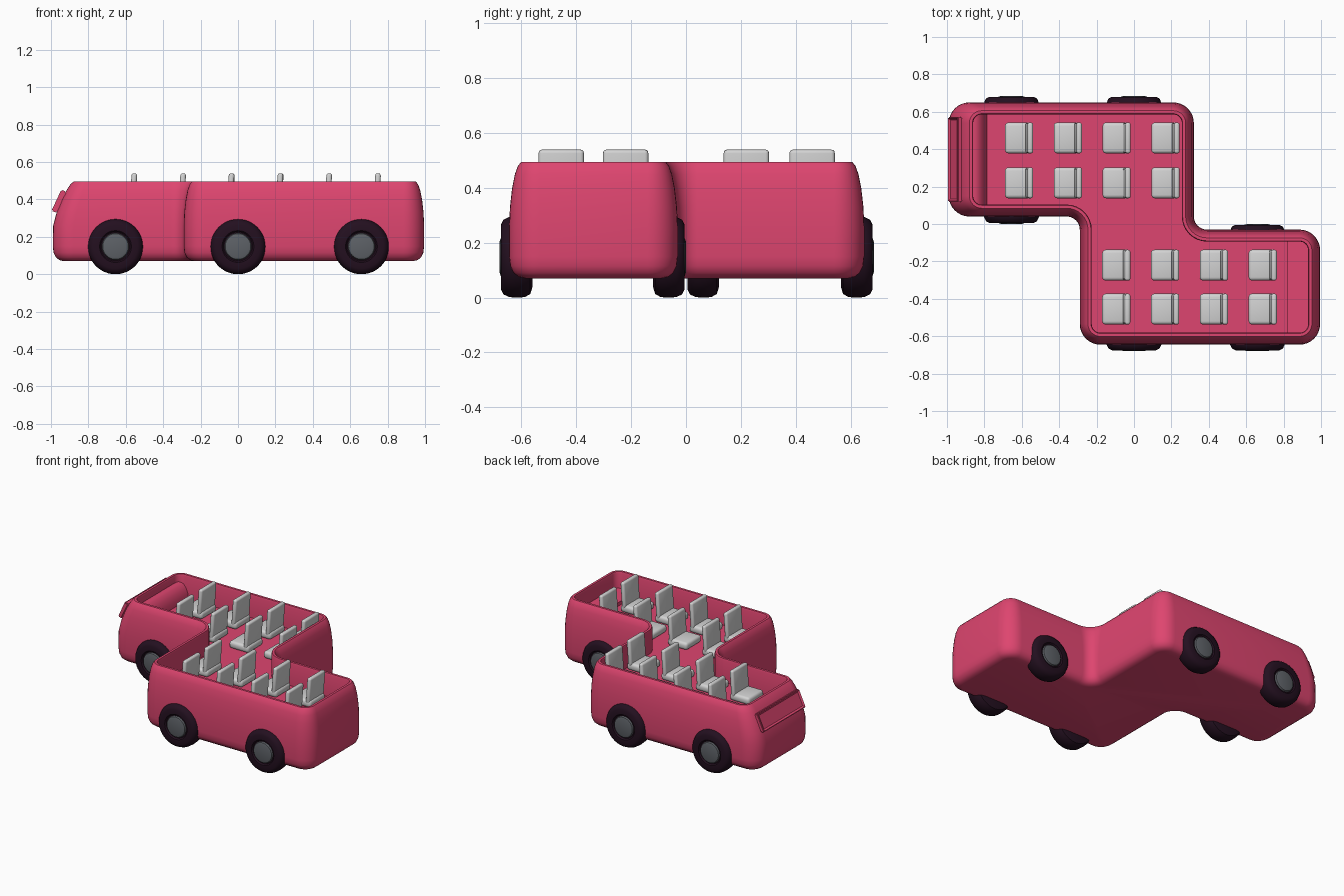
import bpy, bmesh, math
from mathutils import Matrix, Vector

cube = bpy.data.objects.get("Cube")
if cube:
    bpy.data.objects.remove(cube)


def material(name, rgb, rough=0.5):
    m = bpy.data.materials.new(name)
    m.use_nodes = True
    m.diffuse_color = (*rgb, 1)
    bsdf = m.node_tree.nodes["Principled BSDF"]
    bsdf.inputs["Base Color"].default_value = (*rgb, 1)
    bsdf.inputs["Roughness"].default_value = rough
    return m


PINK = material("raspberry paint", (0.73, 0.06, 0.16))
SEAT = material("pale grey seat", (0.65, 0.65, 0.65))
TYRE = material("dark tyre", (0.017, 0.005, 0.014))
HUB = material("grey hub", (0.11, 0.12, 0.135))


def finish(bm, name, mats, angle=40):
    bmesh.ops.recalc_face_normals(bm, faces=bm.faces)
    me = bpy.data.meshes.new(name)
    bm.to_mesh(me)
    bm.free()
    for m in mats:
        me.materials.append(m)
    ob = bpy.data.objects.new(name, me)
    bpy.context.collection.objects.link(ob)
    bpy.ops.object.select_all(action='DESELECT')
    ob.select_set(True)
    bpy.context.view_layer.objects.active = ob
    bpy.ops.object.shade_smooth_by_angle(angle=math.radians(angle))
    return ob


def bridge(bm, rings):
    for a, b in zip(rings, rings[1:]):
        for i in range(len(a)):
            j = (i + 1) % len(a)
            bm.faces.new((a[i], a[j], b[j], b[i]))


# Body: a zigzag plan, offset and rounded at each height
PLAN = [(-0.99, 0.04), (-0.29, 0.04), (-0.29, -0.645), (0.995, -0.645),
        (0.995, -0.03), (0.32, -0.03), (0.32, 0.65), (-0.99, 0.65)]
FLOOR, RIM = 0.335, 0.495


def outline(inset, rake, steps=8):
    n = len(PLAN)
    pts = []
    for i in range(n):
        p, c, q = (Vector(PLAN[k % n]) for k in (i - 1, i, i + 1))
        d0, d1 = (c - p).normalized(), (q - c).normalized()
        c = c + inset * (Vector((-d0.y, d0.x)) + Vector((-d1.y, d1.x)))
        if i in (0, n - 1):
            c.x += rake
        convex = d0.cross(d1) > 0
        r = max(0.11 - inset, 0.03) if convex else 0.07 + inset
        centre = c - d0 * r + d1 * r
        for s in range(steps + 1):
            t = s / steps * math.pi / 2
            pts.append(centre - d1 * r * math.cos(t) + d0 * r * math.sin(t))
    return pts


# height, inset, extra rake of the nose
SECTIONS = [(0.07, 0.06, 0), (0.075, 0.036, 0), (0.09, 0.016, 0),
            (0.115, 0.004, 0), (0.15, 0, 0), (0.26, 0, 0.002),
            (0.33, 0.003, 0.017), (0.40, 0.011, 0.037), (0.45, 0.021, 0.053),
            (0.48, 0.032, 0.062), (RIM, 0.044, 0.066), (RIM, 0.06, 0.066),
            (RIM - 0.012, 0.064, 0.066), (FLOOR, 0.064, 0.066)]
bm = bmesh.new()
rings = [[bm.verts.new((p.x, p.y, z)) for p in outline(d, k)] for z, d, k in SECTIONS]
bridge(bm, rings)
bm.faces.new(rings[0])
bm.faces.new(rings[-1])
finish(bm, "body", [PINK])


# Interior ledges at both ends, extruded across the cabin
def extrude_profile(name, profile, y0, y1):
    bm = bmesh.new()
    ends = [[bm.verts.new((x, y, z)) for x, z in profile] for y in (y0, y1)]
    bridge(bm, ends)
    for e in ends:
        bm.faces.new(e)
    finish(bm, name, [PINK])


extrude_profile("dashboard", [(-0.88, 0.32), (-0.88, 0.44), (-0.85, 0.445), (-0.825, 0.432),
                              (-0.805, 0.405), (-0.79, 0.37), (-0.785, 0.32)], 0.1, 0.59)
extrude_profile("rear_shelf", [(0.82, 0.32), (0.82, 0.36), (0.94, 0.39), (0.94, 0.32)],
                -0.585, -0.09)


def add_box(bm, size, matrix, bevel, segments=3):
    tmp = bmesh.new()
    bmesh.ops.create_cube(tmp, size=1, matrix=Matrix.Diagonal((*size, 1)))
    bmesh.ops.bevel(tmp, geom=tmp.edges[:], offset=bevel, segments=segments,
                    profile=0.5, affect='EDGES')
    tmp.transform(matrix)
    me = bpy.data.meshes.new("part")
    tmp.to_mesh(me)
    tmp.free()
    bm.from_mesh(me)
    bpy.data.meshes.remove(me)


# Windscreen: raked frame with a recessed pane
bm = bmesh.new()
bmesh.ops.create_cube(bm, size=1, matrix=Matrix.Diagonal((0.03, 0.455, 0.125, 1)))
bmesh.ops.bevel(bm, geom=bm.edges[:], offset=0.006, segments=2, affect='EDGES')
pane = min(bm.faces, key=lambda f: f.calc_center_median().x)
bmesh.ops.inset_region(bm, faces=[pane], thickness=0.015)
bmesh.ops.translate(bm, verts=pane.verts, vec=(0.009, 0, 0))
bm.transform(Matrix.Translation((-0.957, 0.345, 0.39)) @ Matrix.Rotation(math.radians(25), 4, 'Y'))
finish(bm, "windscreen", [PINK])


# Seats: cushion plus a slightly reclined back
def seat(x, y, name):
    bm = bmesh.new()
    add_box(bm, (0.15, 0.165, 0.05), Matrix.Translation((x - 0.075, y, FLOOR + 0.025)), 0.018)
    tilt = Matrix.Rotation(math.radians(4), 4, 'Y')
    add_box(bm, (0.03, 0.165, 0.185), Matrix.Translation((x - 0.02, y, 0.447)) @ tilt, 0.012)
    finish(bm, name, [SEAT])


for side, first, ys in (("back", -0.54, (0.22, 0.46)), ("front", -0.02, (-0.22, -0.455))):
    for row in range(4):
        for col, y in enumerate(ys):
            seat(first + row * 0.261, y, f"{side}_seat_{row + 1}_{col + 1}")


# Wheels: lathed tyre with a hub disc facing outward
# radius, distance along the axle from the inner side
TYRE_PROFILE = [(0.11, 0), (0.135, 0.008), (0.146, 0.028), (0.148, 0.055), (0.146, 0.085),
                (0.136, 0.106), (0.118, 0.115), (0.085, 0.115), (0.078, 0.106),
                (0.072, 0.106), (0.068, 0.116), (0.055, 0.12)]


def wheel(x, y_inner, facing, name):
    bm = bmesh.new()
    n = 48
    rings = [[bm.verts.new((x + r * math.cos(math.tau * i / n), y_inner + facing * d,
                            0.148 + r * math.sin(math.tau * i / n))) for i in range(n)]
             for r, d in TYRE_PROFILE]
    bridge(bm, rings)
    bm.faces.new(rings[0])
    bm.faces.new(rings[-1])
    for f in bm.faces:
        c = f.calc_center_median()
        reach = max(math.hypot(v.co.x - x, v.co.z - 0.148) for v in f.verts)
        outward = (c.y - y_inner) * facing > 0.1
        f.material_index = int(outward and reach < 0.074)
    finish(bm, name, [TYRE, HUB])


wheel(-0.655, 0.565, 1, "back_outer_wheel_1")
wheel(0.0, 0.565, 1, "back_outer_wheel_2")
wheel(-0.655, 0.12, -1, "back_inner_wheel")
wheel(0.0, -0.56, -1, "front_outer_wheel_1")
wheel(0.66, -0.56, -1, "front_outer_wheel_2")
wheel(0.66, -0.12, 1, "front_inner_wheel")
